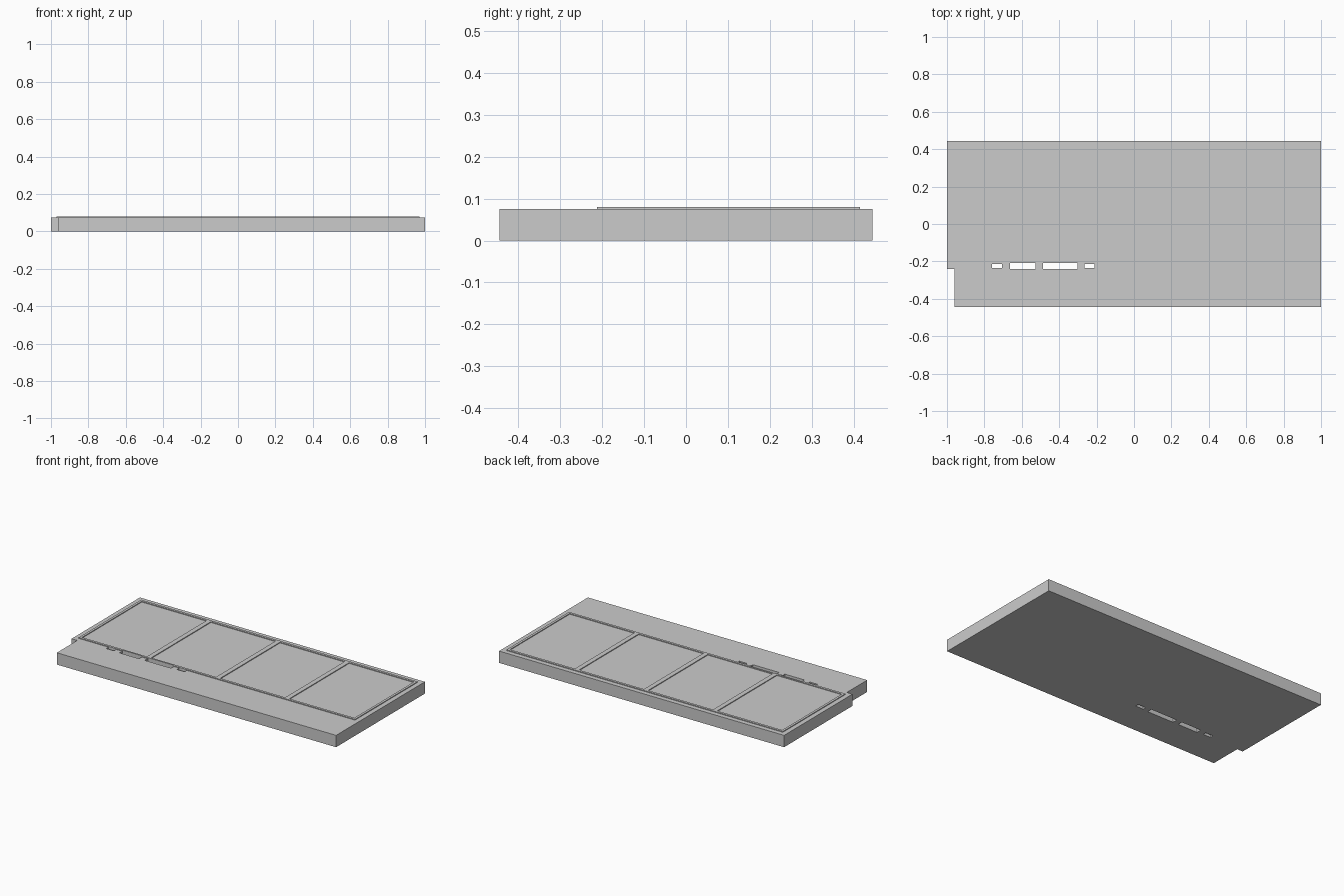
import bpy, bmesh

if "Cube" in bpy.data.objects:
    bpy.data.objects.remove(bpy.data.objects["Cube"])

TOP = 0.075
RAISED = 0.08


def prism(name, outline, z0, z1):
    bm = bmesh.new()
    face = bm.faces.new([bm.verts.new((x, y, z0)) for x, y in outline])
    ext = bmesh.ops.extrude_face_region(bm, geom=[face])
    verts = [v for v in ext["geom"] if isinstance(v, bmesh.types.BMVert)]
    bmesh.ops.translate(bm, vec=(0, 0, z1 - z0), verts=verts)
    bmesh.ops.recalc_face_normals(bm, faces=bm.faces)
    mesh = bpy.data.meshes.new(name)
    bm.to_mesh(mesh)
    bm.free()
    obj = bpy.data.objects.new(name, mesh)
    bpy.context.collection.objects.link(obj)
    return obj


def box(name, x0, x1, y0, y1, z0, z1):
    return prism(name, [(x0, y0), (x1, y0), (x1, y1), (x0, y1)], z0, z1)


def cut(target, cutter):
    mod = target.modifiers.new("cut", "BOOLEAN")
    mod.operation = "DIFFERENCE"
    mod.solver = "EXACT"
    mod.object = cutter
    bpy.context.view_layer.objects.active = target
    bpy.ops.object.modifier_apply(modifier=mod.name)


# Slab with a notched front-left corner
slab = prism("base_slab", [(-0.96, -0.445), (1, -0.445), (1, 0.445),
                           (-1, 0.445), (-1, -0.24), (-0.96, -0.24)], 0, TOP)

# Low raised frame around four equal bays
frame = box("bay_frame", -0.97, 0.97, -0.213, 0.415, TOP, RAISED)
rim, divider = 0.015, 0.03
width = (1.94 - 2 * rim - 3 * divider) / 4
for i in range(4):
    x = -0.97 + rim + i * (width + divider)
    bay = box("bay_cutter", x, x + width, -0.213 + rim, 0.415 - rim, 0.05, 0.1)
    bay.hide_render = True
    cut(frame, bay)
    bpy.data.objects.remove(bay)

# Row of slots through the full thickness
for x0, x1, half in [(-0.76, -0.706, 0.011), (-0.664, -0.526, 0.016),
                     (-0.487, -0.302, 0.016), (-0.265, -0.21, 0.011)]:
    slot = box("slot_cutter", x0, x1, -0.224 - half, -0.224 + half, -0.1, 0.2)
    slot.hide_render = True
    cut(slab, slot)
    cut(frame, slot)
    bpy.data.objects.remove(slot)
